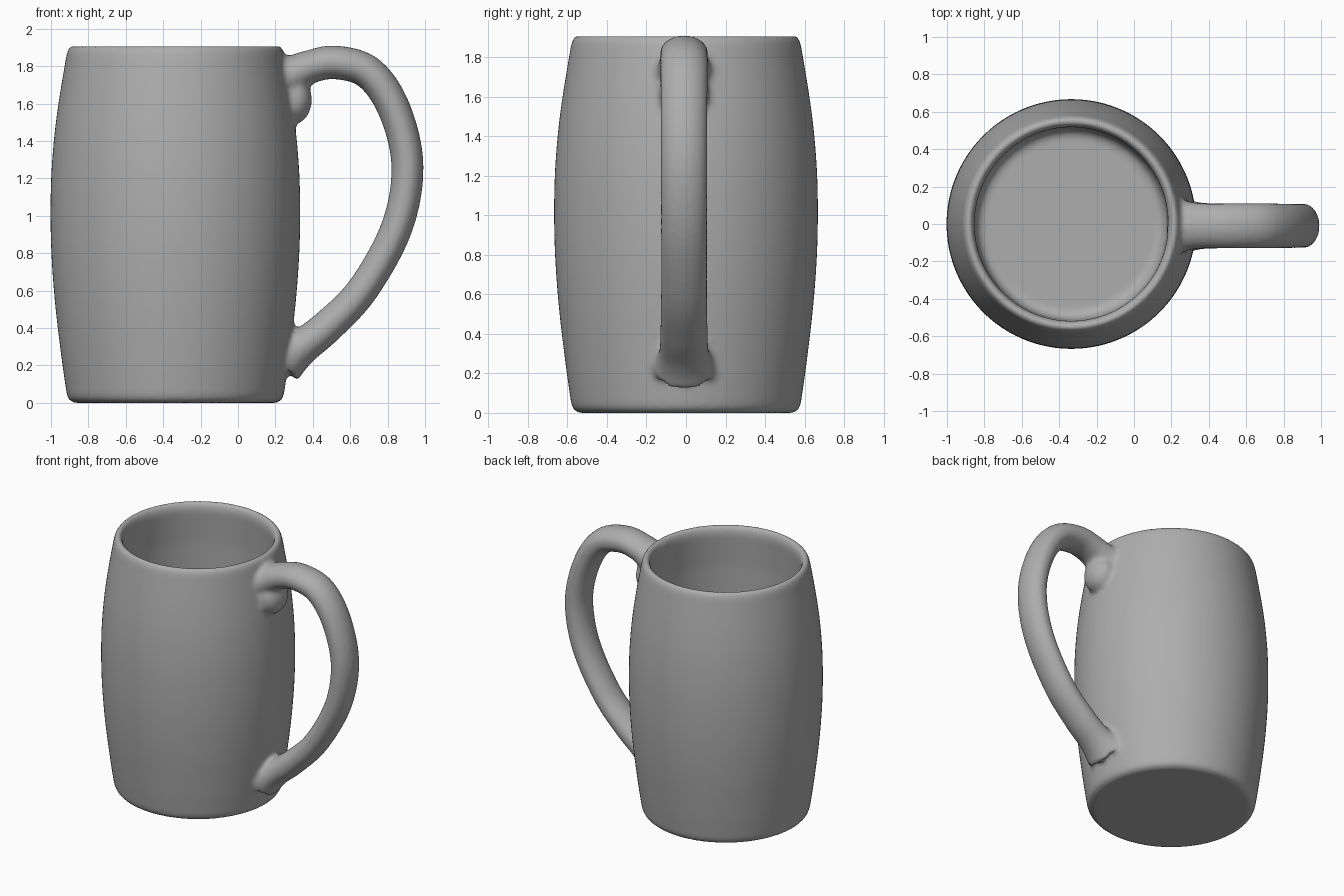
import bpy, bmesh, math
from mathutils import Vector

cube = bpy.data.objects.get("Cube")
if cube:
    bpy.data.objects.remove(cube, do_unlink=True)

clay = bpy.data.materials.new("grey clay")
clay.use_nodes = True
grey = (0.42, 0.42, 0.42, 1)
clay.diffuse_color = grey
clay.node_tree.nodes["Principled BSDF"].inputs["Base Color"].default_value = grey

CENTRE_X = -0.335


def finish(name, bm):
    bmesh.ops.recalc_face_normals(bm, faces=bm.faces)
    mesh = bpy.data.meshes.new(name)
    bm.to_mesh(mesh)
    bm.free()
    mesh.materials.append(clay)
    obj = bpy.data.objects.new(name, mesh)
    bpy.context.collection.objects.link(obj)
    return obj


def skin(bm, rings):
    """Join equal closed rings into a tube."""
    n = len(rings[0])
    for a, b in zip(rings, rings[1:]):
        for i in range(n):
            j = (i + 1) % n
            bm.faces.new((a[i], a[j], b[j], b[i]))
    bm.faces.new(rings[0])
    bm.faces.new(rings[-1])


def spline(points, steps):
    """Catmull-Rom samples through the points."""
    pts = [Vector(p) for p in points]
    pts = [2 * pts[0] - pts[1]] + pts + [2 * pts[-1] - pts[-2]]
    out = []
    for a, b, c, d in zip(pts, pts[1:], pts[2:], pts[3:]):
        for k in range(steps):
            t = k / steps
            out.append(0.5 * (2 * b + (c - a) * t + (2 * a - 5 * b + 4 * c - d) * t ** 2
                              + (3 * b - a - 3 * c + d) * t ** 3))
    return out + [pts[-2]]


# Barrel-shaped cup: outside, rounded rim, then the hollow down to the floor
outside = spline([(0.58, 0.04), (0.61, 0.25), (0.645, 0.55), (0.665, 0.85), (0.666, 1.15),
                  (0.65, 1.4), (0.622, 1.62), (0.582, 1.86)], 4)
profile = [(0.54, 0), (0.565, 0.01)] + [tuple(p) for p in outside]
profile += [(0.572, 1.895), (0.555, 1.91), (0.54, 1.908), (0.525, 1.89), (0.517, 1.85),
            (0.535, 1.6), (0.55, 1.0), (0.53, 0.4), (0.51, 0.16), (0.48, 0.12)]
SIDES = 96
bm = bmesh.new()
rings = []
for r, z in profile:
    rings.append([bm.verts.new((CENTRE_X + r * math.cos(2 * math.pi * i / SIDES),
                                r * math.sin(2 * math.pi * i / SIDES), z))
                  for i in range(SIDES)])
skin(bm, rings)
mug = finish("mug", bm)

# Handle: oval tube along (x, z, half thickness), flared where it meets the cup
path = spline([(0.22, 1.73, 0.14), (0.29, 1.755, 0.105), (0.38, 1.795, 0.09), (0.52, 1.82, 0.09),
               (0.7, 1.765, 0.09), (0.835, 1.57, 0.088), (0.906, 1.27, 0.086),
               (0.85, 0.94, 0.085), (0.67, 0.61, 0.085), (0.48, 0.41, 0.09),
               (0.34, 0.3, 0.1), (0.24, 0.24, 0.15)], 6)
bm = bmesh.new()
rings = []
for k, (x, z, half) in enumerate(path):
    ahead, behind = path[min(k + 1, len(path) - 1)], path[max(k - 1, 0)]
    d = Vector((ahead.x - behind.x, ahead.y - behind.y)).normalized()
    ring = []
    for i in range(32):
        a = 2 * math.pi * i / 32
        u = half * math.cos(a)
        w = (0.06 + half * 0.68) * math.sin(a)
        ring.append(bm.verts.new((x - d.y * u, -0.01 + w, z + d.x * u)))
    rings.append(ring)
skin(bm, rings)
handle = finish("handle", bm)

# Thumb bump below the upper joint
bm = bmesh.new()
bmesh.ops.create_uvsphere(bm, u_segments=32, v_segments=16, radius=1)
for v in bm.verts:
    v.co = Vector((0.3 + 0.095 * v.co.x, -0.01 + 0.125 * v.co.y, 1.62 + 0.13 * v.co.z))
bump = finish("handle_bump", bm)

# Fuse the parts into one skin and soften the joints
for part in (handle, bump):
    fuse = mug.modifiers.new("fuse", 'BOOLEAN')
    fuse.operation = 'UNION'
    fuse.solver = 'EXACT'
    fuse.object = part
remesh = mug.modifiers.new("skin", 'REMESH')
remesh.mode = 'VOXEL'
remesh.voxel_size = 0.017
remesh.use_smooth_shade = True
soften = mug.modifiers.new("soften", 'SMOOTH')
soften.factor = 0.5
soften.iterations = 5

bpy.context.view_layer.objects.active = mug
mug.select_set(True)
for name in [m.name for m in mug.modifiers]:
    bpy.ops.object.modifier_apply(modifier=name)
for part in (handle, bump):
    bpy.data.objects.remove(part, do_unlink=True)
bpy.ops.object.shade_smooth()
